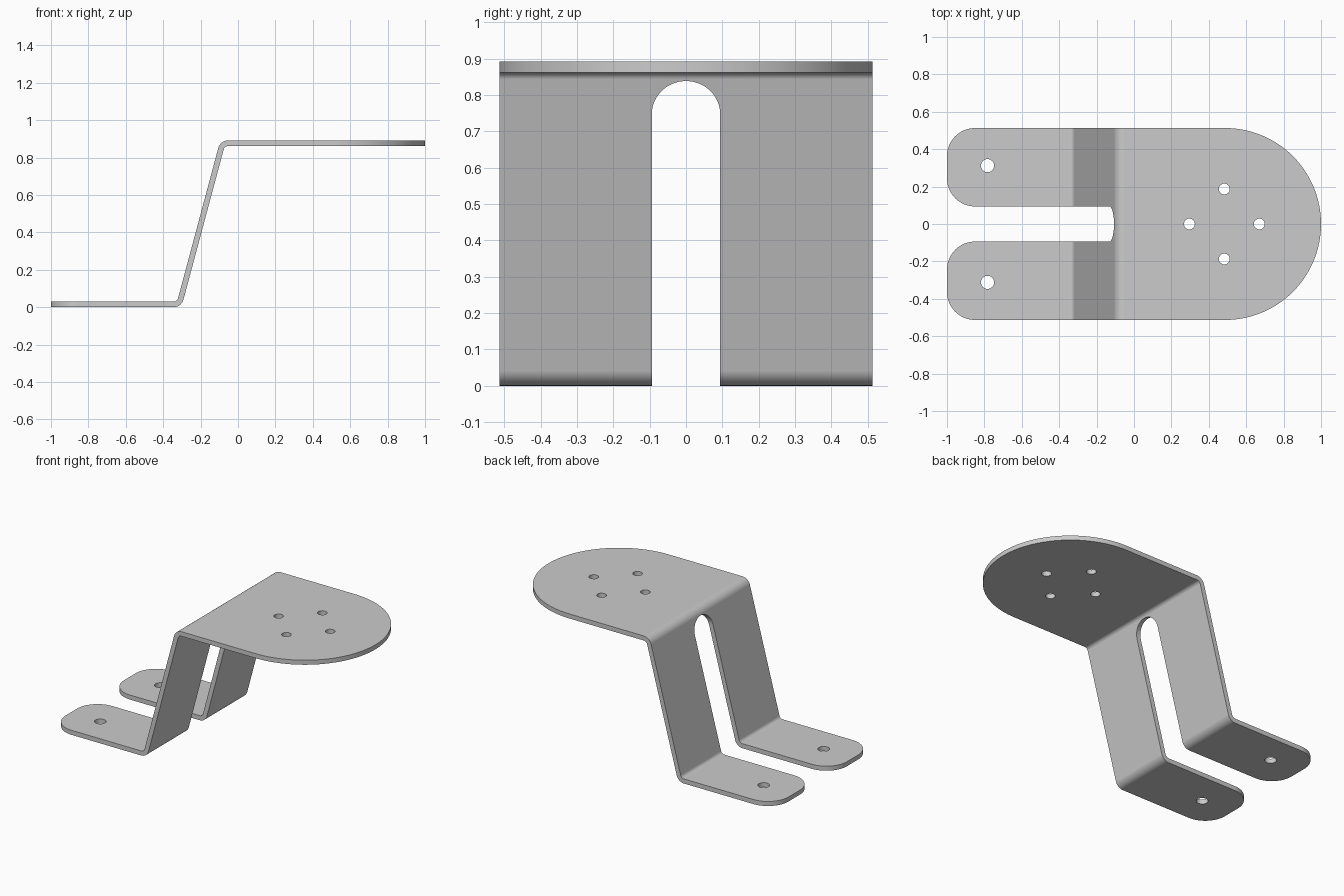
import bpy, bmesh
from math import radians, sin, cos, tan, pi

if "Cube" in bpy.data.objects:
    bpy.data.objects.remove(bpy.data.objects["Cube"])

T = 0.03                # sheet thickness
HW = 0.513              # half width, also radius of the round end
SLOT = 0.094            # half width of slot
CR = 0.15               # foot corner radius
BEND_R = 0.04           # bend radius at mid sheet
BEND = radians(75)
RISE = 0.862
XA = -0.314             # lower bend corner

# Side path of the sheet as (length, curvature) pieces
tl = BEND_R * tan(BEND / 2)
xb = XA + RISE / tan(BEND)
arc_len = BEND_R * BEND
pieces = [(XA - tl + 1, 0), (arc_len, 1 / BEND_R),
          (RISE / sin(BEND) - 2 * tl, 0), (arc_len, -1 / BEND_R),
          (1 - xb - tl, 0)]
S = sum(p[0] for p in pieces)


def folded(s, w):
    """Point (x, z) at distance s along the path, offset w from mid sheet."""
    x, z, h = -1.0, T / 2, 0.0
    for i, (length, k) in enumerate(pieces):
        d = s if i == len(pieces) - 1 else min(s, length)
        if k:
            h2 = h + k * d
            x += (sin(h2) - sin(h)) / k
            z += (cos(h) - cos(h2)) / k
            h = h2
        else:
            x += d * cos(h)
            z += d * sin(h)
        s -= d
        if s <= 1e-9:
            break
    return x - w * sin(h), z + w * cos(h)


def arc(cx, cy, r, a0, a1, n):
    return [(cx + r * cos(radians(a0 + (a1 - a0) * i / n)),
             cy + r * sin(radians(a0 + (a1 - a0) * i / n))) for i in range(n + 1)]


# Flat pattern: round end, two rounded feet, slot between them
slot_c = pieces[0][0] + arc_len + 0.8255 - SLOT
outline = (arc(S - HW, 0, HW, -90, 90, 64)
           + arc(CR, HW - CR, CR, 90, 180, 16)
           + arc(CR, SLOT + CR, CR, 180, 270, 16)
           + arc(slot_c, 0, SLOT, 90, -90, 32)
           + arc(CR, -SLOT - CR, CR, 90, 180, 16)
           + arc(CR, -HW + CR, CR, 180, 270, 16))
hc = S - 1 + 0.483
holes = [(0.217, 0.312, 0.035), (0.217, -0.312, 0.035)]
holes += [(hc + 0.187 * cos(i * pi / 2), 0.187 * sin(i * pi / 2), 0.029) for i in range(4)]
loops = [outline] + [arc(x, y, r, 0, 360, 32)[:-1] for x, y, r in holes]

curve = bpy.data.curves.new("bent_bracket", 'CURVE')
curve.dimensions = '2D'
curve.fill_mode = 'BOTH'
curve.extrude = T / 2
for pts in loops:
    sp = curve.splines.new('POLY')
    sp.points.add(len(pts) - 1)
    for p, (x, y) in zip(sp.points, pts):
        p.co = (x, y, 0, 1)
    sp.use_cyclic_u = True
ob = bpy.data.objects.new("bent_bracket", curve)
bpy.context.collection.objects.link(ob)
bpy.context.view_layer.objects.active = ob
ob.select_set(True)
bpy.ops.object.convert(target='MESH')
ob = bpy.context.object
ob.name = "bent_bracket"

# Fold the flat sheet along the two bends
bm = bmesh.new()
bm.from_mesh(ob.data)
bmesh.ops.remove_doubles(bm, verts=bm.verts, dist=1e-5)
N = 10
b1 = pieces[0][0]
b2 = b1 + arc_len + pieces[2][0]
for start in (b1, b2):
    for i in range(N + 1):
        bmesh.ops.bisect_plane(bm, geom=bm.verts[:] + bm.edges[:] + bm.faces[:], dist=1e-6,
                               plane_co=(start + arc_len * i / N, 0, 0), plane_no=(1, 0, 0))
for v in bm.verts:
    v.co.x, v.co.z = folded(v.co.x, v.co.z)
bmesh.ops.recalc_face_normals(bm, faces=bm.faces)
bm.to_mesh(ob.data)
bm.free()

# Smooth bends and rims, crisp sheet edges
bpy.ops.object.shade_smooth_by_angle(angle=radians(30))
wn = ob.modifiers.new("weighted_normals", 'WEIGHTED_NORMAL')
wn.keep_sharp = True
